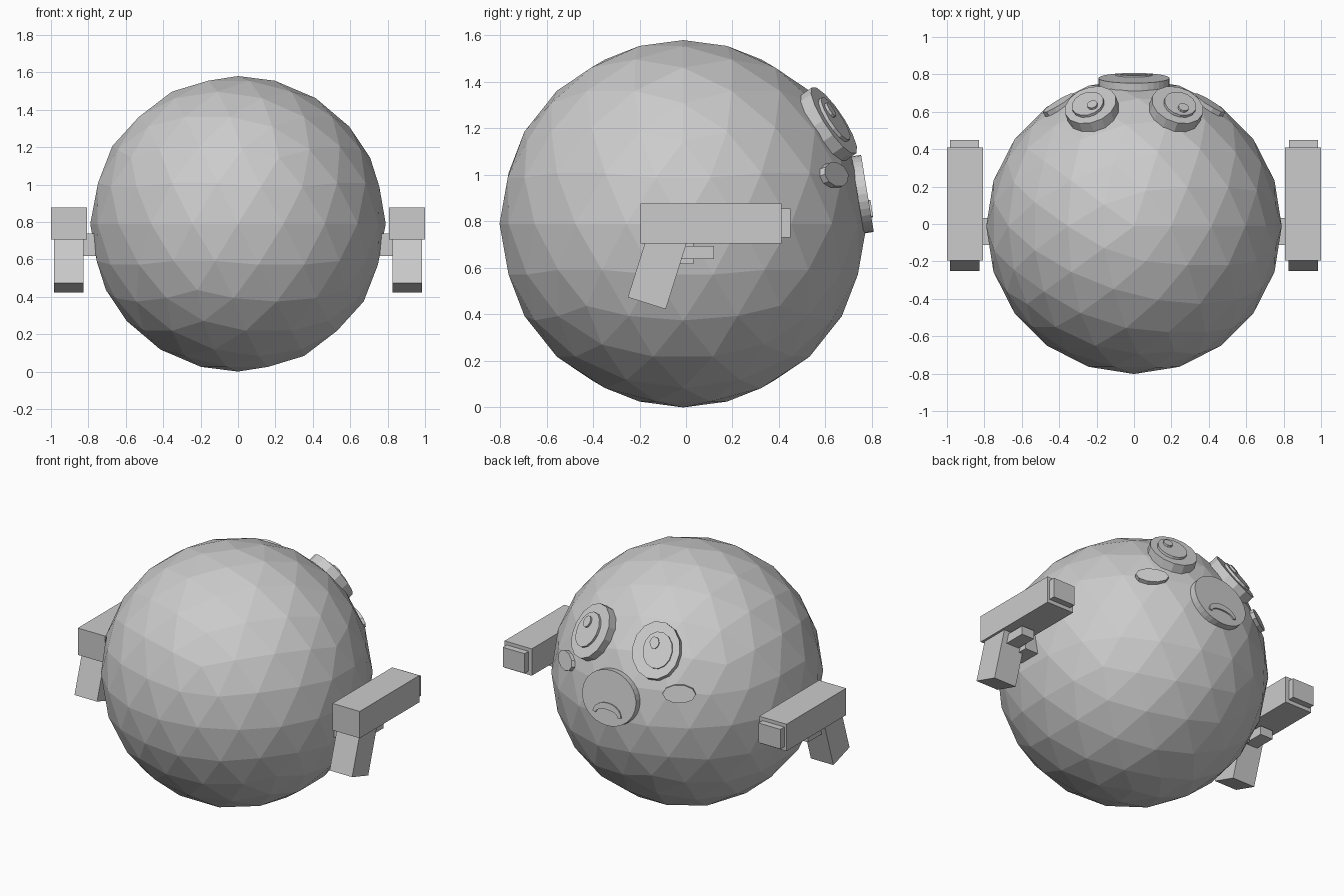
import bpy, bmesh, math
from mathutils import Vector, Matrix

if "Cube" in bpy.data.objects:
    bpy.data.objects.remove(bpy.data.objects["Cube"])

C = Vector((0, -0.012, 0.79))   # ball centre
R = 0.79

grey = bpy.data.materials.new("plain grey")
grey.diffuse_color = (0.6, 0.6, 0.6, 1)
grey.use_nodes = True
grey.node_tree.nodes["Principled BSDF"].inputs["Base Color"].default_value = grey.diffuse_color


def finish(name, bm):
    bmesh.ops.recalc_face_normals(bm, faces=bm.faces)
    me = bpy.data.meshes.new(name)
    bm.to_mesh(me)
    bm.free()
    me.materials.append(grey)
    ob = bpy.data.objects.new(name, me)
    bpy.context.collection.objects.link(ob)
    return ob


def box(name, lo, hi, tilt=0.0):
    """Box between two corners, tilted about x through its centre."""
    lo, hi = Vector(lo), Vector(hi)
    bm = bmesh.new()
    m = (Matrix.Translation((lo + hi) / 2) @ Matrix.Rotation(tilt, 4, 'X')
         @ Matrix.Diagonal((*(hi - lo), 1)))
    bmesh.ops.create_cube(bm, size=1, matrix=m)
    return finish(name, bm)


def surface_frame(direction):
    """Axes on the ball: sideways (+x for the face), up, outwards."""
    n = Vector(direction).normalized()
    u = n.cross(Vector((0, 0, 1))).normalized()
    v = u.cross(n)
    return u, v, n


def plate(name, direction, outline, d0, d1):
    """Extrude a 2D outline along a radial direction from depth d0 to d1."""
    u, v, n = surface_frame(direction)
    bm = bmesh.new()
    rings = [[bm.verts.new(C + u * a + v * b + n * d) for a, b in outline]
             for d in (d0, d1)]
    bm.faces.new(rings[0])
    bm.faces.new(rings[1])
    k = len(outline)
    for i in range(k):
        j = (i + 1) % k
        bm.faces.new((rings[0][i], rings[0][j], rings[1][j], rings[1][i]))
    return finish(name, bm)


def ellipse(a, b, sides, ox=0.0, oy=0.0):
    return [(ox + a * math.cos(2 * math.pi * i / sides),
             oy + b * math.sin(2 * math.pi * i / sides)) for i in range(sides)]


# Round faceted body
bm = bmesh.new()
bmesh.ops.create_icosphere(bm, subdivisions=3, radius=R,
                           matrix=Matrix.Translation(C))
finish("body", bm)

# Face on the +y side
for s, side in ((-1, "left"), (1, "right")):
    eye = (s * 0.228, 0.635, 0.435)
    plate(side + "_eye", eye, ellipse(0.143, 0.172, 14), 0.745, 0.82)
    plate(side + "_pupil", eye, ellipse(0.088, 0.11, 14, s * 0.012), 0.80, 0.835)
    # both glints sit towards the same side
    plate(side + "_glint", eye,
          ellipse(0.028, 0.036, 10, s * 0.012 + 0.022, 0.04), 0.82, 0.847)
    plate(side + "_cheek", (s * 0.41, 0.668, 0.215),
          ellipse(0.097, 0.055, 10), 0.74, 0.803)

# Snout disc with a frowning mouth
snout = (0, 0.775, 0.128)
plate("snout", snout, ellipse(0.19, 0.168, 32), 0.76, 0.803)
arc = [math.pi * i / 10 for i in range(11)]
mouth = [(0.1 * math.cos(t), -0.1 + 0.07 * math.sin(t)) for t in arc]
mouth += [(-0.08 * math.cos(t), -0.105 + 0.035 * math.sin(t)) for t in arc]
plate("mouth", snout, mouth, 0.79, 0.811)

# Blasters held on both sides
tilt = math.radians(-17.5)
for s, side in ((-1, "left"), (1, "right")):
    def part(name, x0, x1, y0, y1, z0, z1, rot=0.0):
        xs = sorted((s * x0, s * x1))
        box(side + "_" + name, (xs[0], y0, z0), (xs[1], y1, z1), rot)

    part("barrel", 0.807, 1.0, -0.195, 0.41, 0.706, 0.878)
    part("muzzle", 0.83, 0.985, 0.38, 0.45, 0.73, 0.856)
    part("grip", 0.825, 0.985, -0.2045, -0.0335, 0.4405, 0.7705, tilt)
    part("trigger", 0.86, 0.95, -0.06, 0.12, 0.638, 0.694)
    part("arm", 0.70, 0.85, -0.112, 0.033, 0.617, 0.738)
